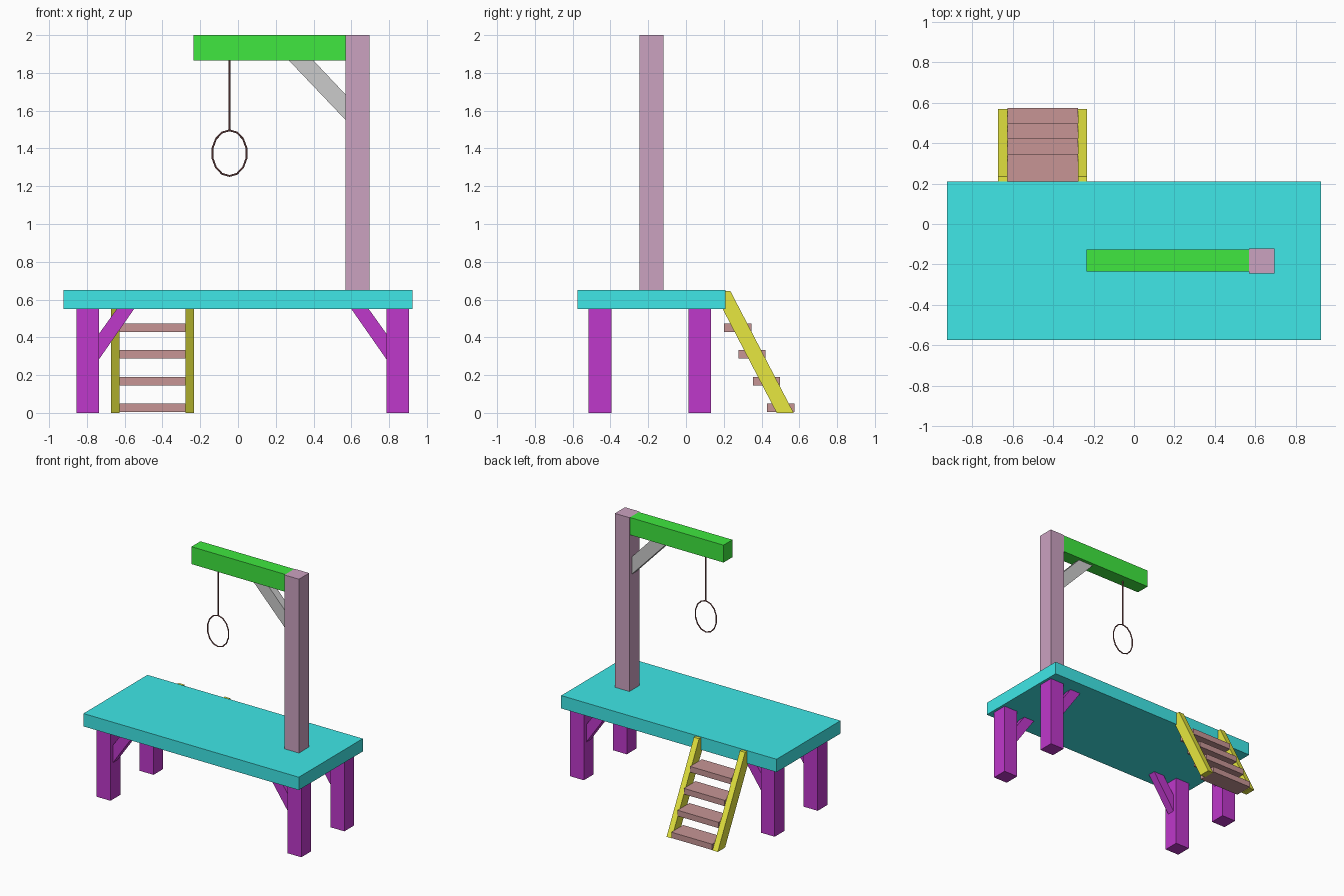
import bpy, bmesh
from math import sin, cos, pi
from mathutils import Vector

if "Cube" in bpy.data.objects:
    bpy.data.objects.remove(bpy.data.objects["Cube"])


def colour(name, rgb):
    m = bpy.data.materials.new(name)
    m.diffuse_color = (*rgb, 1)
    m.use_nodes = True
    m.node_tree.nodes["Principled BSDF"].inputs["Base Color"].default_value = m.diffuse_color
    return m


TEAL = colour("teal", (0.05, 0.80, 0.80))
MAUVE = colour("mauve", (0.60, 0.36, 0.53))
GREEN = colour("green", (0.05, 0.80, 0.05))
PURPLE = colour("purple", (0.52, 0.04, 0.60))
YELLOW = colour("yellow", (0.80, 0.80, 0.05))
BROWN = colour("brown", (0.57, 0.30, 0.30))
ROPE = colour("rope", (0.25, 0.10, 0.10))


def finish(name, bm, mat):
    bmesh.ops.recalc_face_normals(bm, faces=bm.faces)
    me = bpy.data.meshes.new(name)
    bm.to_mesh(me)
    bm.free()
    ob = bpy.data.objects.new(name, me)
    bpy.context.collection.objects.link(ob)
    if mat:
        me.materials.append(mat)
    return ob


def prism(name, points, depth, mat=None):
    """Extrude a closed outline of 3D points along the depth vector."""
    bm = bmesh.new()
    face = bm.faces.new([bm.verts.new(p) for p in points])
    new = bmesh.ops.extrude_face_region(bm, geom=[face])["geom"]
    bmesh.ops.translate(bm, vec=Vector(depth),
                        verts=[v for v in new if isinstance(v, bmesh.types.BMVert)])
    return finish(name, bm, mat)


def box(name, x, y, z, mat):
    base = [(x[0], y[0], z[0]), (x[1], y[0], z[0]), (x[1], y[1], z[0]), (x[0], y[1], z[0])]
    return prism(name, base, (0, 0, z[1] - z[0]), mat)


# Platform, post and overhead beam
box("platform", (-0.925, 0.925), (-0.575, 0.21), (0.55, 0.65), TEAL)
box("post", (0.57, 0.695), (-0.245, -0.12), (0.65, 2.0), MAUVE)
box("beam", (-0.235, 0.57), (-0.235, -0.125), (1.865, 2.0), GREEN)

# Brace between post and beam
prism("beam_brace", [(x, -0.21, z) for x, z in
                     [(0.27, 1.865), (0.40, 1.865), (0.57, 1.685), (0.57, 1.55)]], (0, 0.06, 0))

# Legs, each with a brace leaning inwards
for side, outer, inner in (("left", -0.855, -0.735), ("right", 0.905, 0.785)):
    d = 1 if side == "left" else -1
    for end, y in (("front", -0.455), ("back", 0.0725)):
        box(f"{end}_{side}_leg", (outer, inner), (y - 0.06, y + 0.06), (0, 0.55), PURPLE)
        outline = [(0, 0.285), (0.185, 0.55), (0.093, 0.55), (0, 0.42)]
        prism(f"{end}_{side}_leg_brace",
              [(inner + d * x, y - 0.03, z) for x, z in outline], (0, 0.06, 0), PURPLE)

# Stair stringers
for side, x in (("left", -0.672), ("right", -0.277)):
    prism(f"{side}_stringer", [(x, y, z) for y, z in
                               [(0.48, 0), (0.57, 0), (0.235, 0.645), (0.145, 0.645)]],
          (0.045, 0, 0), YELLOW)

# Stair treads
for i in range(4):
    y, z = 0.43 - 0.0765 * i, 0.005 + 0.141 * i
    box(f"tread_{i + 1}", (-0.627, -0.277), (y, y + 0.145), (z, z + 0.045), BROWN)

# Hanging cord and loop
bm = bmesh.new()
bmesh.ops.create_cone(bm, cap_ends=True, segments=8, radius1=0.005, radius2=0.005, depth=0.37)
bmesh.ops.translate(bm, vec=(-0.045, -0.18, 1.68), verts=bm.verts)
finish("cord", bm, ROPE)

bm = bmesh.new()
N, M = 14, 6
rings = []
for i in range(N):
    a = pi / 2 + 2 * pi * i / N
    ring = []
    for j in range(M):
        b = 2 * pi * j / M
        r = 0.005 * cos(b)
        ring.append(bm.verts.new((-0.045 + (0.092 + r) * cos(a), -0.18 + 0.005 * sin(b),
                                  1.375 + (0.121 + r) * sin(a))))
    rings.append(ring)
for i in range(N):
    p, q = rings[i], rings[(i + 1) % N]
    for j in range(M):
        k = (j + 1) % M
        bm.faces.new((p[j], q[j], q[k], p[k]))
finish("loop", bm, ROPE)
